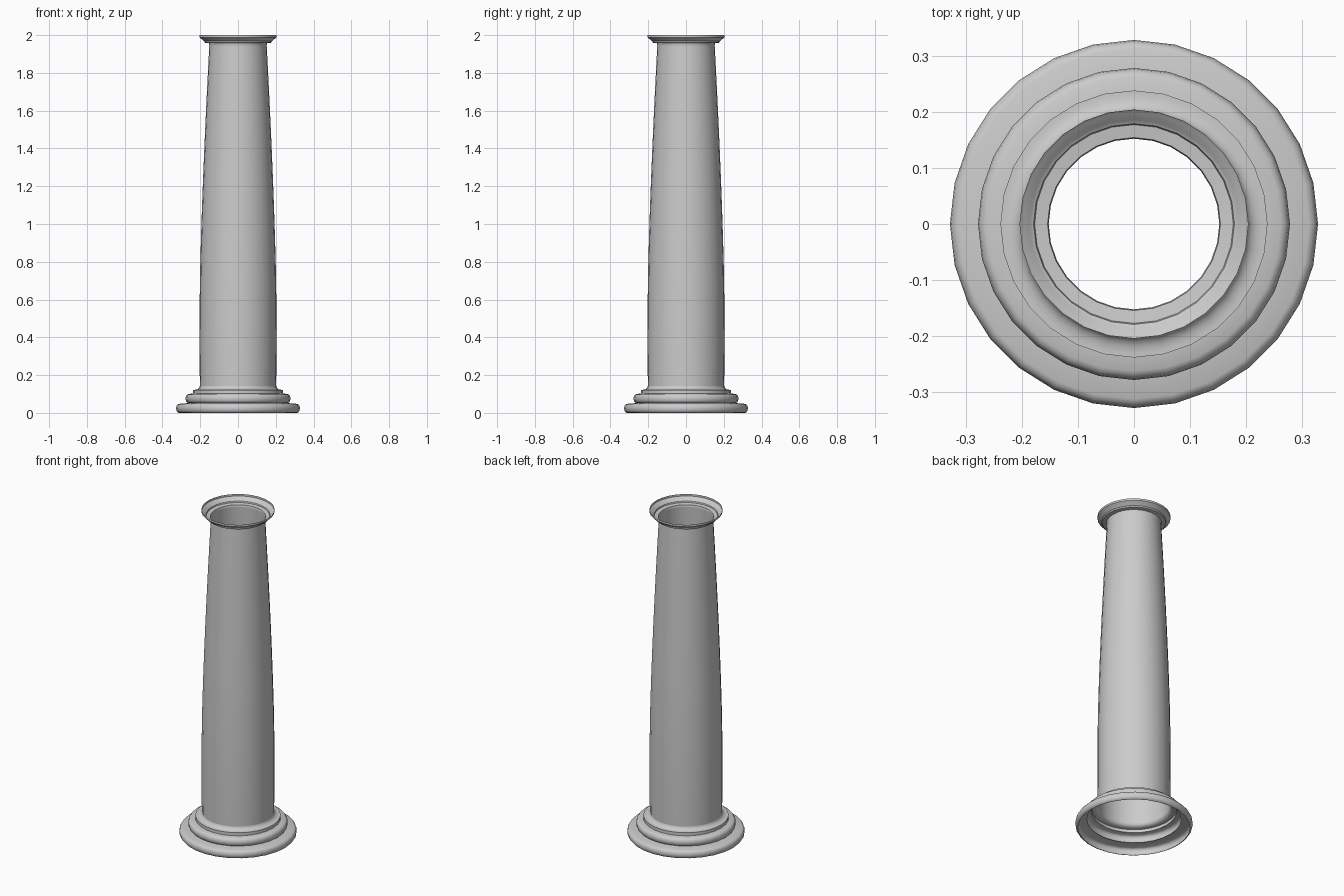
import bpy
import bmesh
import math

SIDES = 28

cube = bpy.data.objects.get("Cube")
if cube:
    bpy.data.objects.remove(cube, do_unlink=True)

stone = bpy.data.materials.new("pale_grey_stone")
stone.use_nodes = True
colour = (0.6, 0.6, 0.6, 1)
stone.diffuse_color = colour
stone.node_tree.nodes["Principled BSDF"].inputs["Base Color"].default_value = colour


def lathe(name, profile):
    """Spin an open (radius, height) profile around z into a hollow shell."""
    bm = bmesh.new()
    rings = []
    for r, z in profile:
        rings.append([bm.verts.new((r * math.cos(i * math.tau / SIDES),
                                    r * math.sin(i * math.tau / SIDES), z))
                      for i in range(SIDES)])
    for low, high in zip(rings, rings[1:]):
        for i in range(SIDES):
            j = (i + 1) % SIDES
            bm.faces.new((low[i], low[j], high[j], high[i]))
    mesh = bpy.data.meshes.new(name)
    bm.to_mesh(mesh)
    bm.free()
    mesh.materials.append(stone)
    obj = bpy.data.objects.new(name, mesh)
    bpy.context.collection.objects.link(obj)
    bpy.ops.object.select_all(action="DESELECT")
    obj.select_set(True)
    bpy.context.view_layer.objects.active = obj
    bpy.ops.object.shade_smooth_by_angle(angle=math.radians(35))
    return obj


def bulge(r, z0, z1, depth, steps=6):
    """Rounded moulding from z0 to z1, swelling out to radius r."""
    mid, half = (z0 + z1) / 2, (z1 - z0) / 2
    return [(r - depth + depth * math.cos(a), mid + half * math.sin(a))
            for a in (math.pi * (k / steps - 0.5) for k in range(steps + 1))]


def hollow(r0, z0, r1, z1, steps=4):
    """Concave quarter curve from (r0, z0) to (r1, z1)."""
    return [(r1 + (r0 - r1) * (1 - math.sin(a)), z1 + (z0 - z1) * math.cos(a))
            for a in (math.pi / 2 * k / steps for k in range(steps + 1))]


# Stepped round base
lathe("base", bulge(0.328, 0, 0.048, 0.016)
      + bulge(0.278, 0.052, 0.1, 0.016)
      + [(0.238, 0.103), (0.238, 0.122)]
      + hollow(0.23, 0.122, 0.202, 0.143))

# Shaft, straight below and tapering in a gentle curve above
shaft = [(0.202, 0.143), (0.204, 0.35), (0.203, 0.6)]
for k in range(1, 9):
    t = k / 8
    shaft.append((0.203 - 0.051 * t ** 1.4, 0.6 + 1.345 * t))
lathe("shaft", shaft)

# Flared capital, open at the top
lathe("capital", [(0.152, 1.945), (0.154, 1.957), (0.177, 1.96), (0.179, 1.968),
                  (0.185, 1.971), (0.19, 1.978), (0.199, 1.983),
                  (0.204, 1.988), (0.204, 2.0)])
